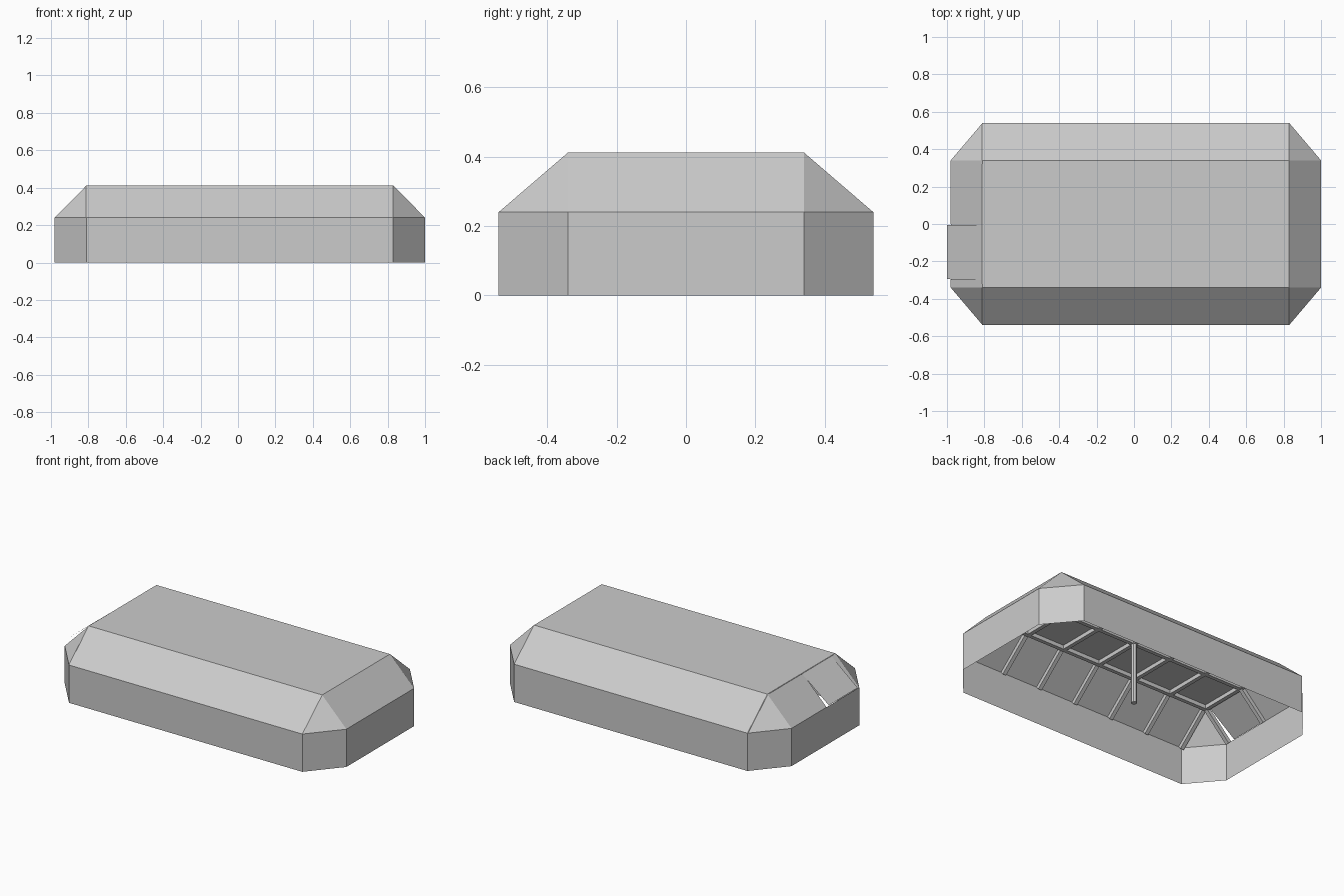
import bpy, bmesh
from mathutils import Vector

if "Cube" in bpy.data.objects:
    bpy.data.objects.remove(bpy.data.objects["Cube"])

X0, X1, XI0, XI1 = -0.98, 1.0, -0.81, 0.83   # outer ends, roof ends
YO, YI, ZE, ZT = 0.54, 0.34, 0.24, 0.412     # outer / inner half widths, eave, top
RIB = 0.025


def sheet(name, faces):
    bm = bmesh.new()
    for f in faces:
        bm.faces.new([bm.verts.new(p) for p in f])
    bmesh.ops.remove_doubles(bm, verts=bm.verts, dist=1e-4)
    me = bpy.data.meshes.new(name)
    bm.to_mesh(me)
    bm.free()
    ob = bpy.data.objects.new(name, me)
    bpy.context.collection.objects.link(ob)
    return ob


def beam(name, p, q, inward):
    # square bar lying just under the skin between p and q
    off = Vector(inward).normalized() * (RIB / 2 + 0.001)
    p, q = Vector(p) + off, Vector(q) + off
    d = q - p
    bpy.ops.mesh.primitive_cube_add(size=1, location=(p + q) / 2)
    ob = bpy.context.object
    ob.name = name
    ob.rotation_euler = d.to_track_quat('Z', 'Y').to_euler()
    ob.scale = (RIB, RIB, d.length)


# vertical walls around the octagon
ring = [(XI0, -YO), (XI1, -YO), (X1, -YI), (X1, YI),
        (XI1, YO), (XI0, YO), (X0, YI), (X0, -YI)]
sheet("walls", [[(*a, 0), (*b, 0), (*b, ZE), (*a, ZE)]
                for a, b in zip(ring, ring[1:] + ring[:1])])

# flat roof
sheet("roof_top", [[(XI0, -YI, ZT), (XI1, -YI, ZT), (XI1, YI, ZT), (XI0, YI, ZT)]])


# sloped side panels and corner triangles
def end_strip(xe, xi, y0, y1):
    f = [(xe, y0, ZE), (xe, y1, ZE), (xi, y1, ZT), (xi, y0, ZT)]
    return f if xe > 0 else f[::-1]


slopes = [end_strip(X1, XI1, -YI, YI),
          end_strip(X0, XI0, -YI, -0.3), end_strip(X0, XI0, 0, YI)]
for s in (-1, 1):
    side = [(XI0, s * YO, ZE), (XI1, s * YO, ZE), (XI1, s * YI, ZT), (XI0, s * YI, ZT)]
    slopes.append(side[::-s])
    for e, xe, xi in ((-1, X0, XI0), (1, X1, XI1)):
        tri = [(xi, s * YO, ZE), (xe, s * YI, ZE), (xi, s * YI, ZT)]
        slopes.append(tri[::-s * e])
sheet("roof_slopes", slopes)

# vent flap on the left slope, propped slightly open
sheet("vent_flap", [[(XI0, -0.3, ZT), (XI0, -0.005, ZT),
                     (-1.0, -0.005, 0.26), (-1.0, -0.295, 0.26)]])

# cross ribs and side rafters
for i in range(7):
    x = -0.80 + i * 0.267
    beam("cross_rib", (x, -YI + 0.02, ZT), (x, YI - 0.02, ZT), (0, 0, -1))
    for s in (-1, 1):
        beam("side_rafter", (x, s * YI, ZT), (x, s * YO, ZE), (0, -s * (ZT - ZE), -(YO - YI)))

# long roof beams and end rafters
for y in (-0.31, 0, 0.31):
    beam("long_beam", (XI0 + 0.01, y, ZT), (XI1 - 0.02, y, ZT), (0, 0, -1))
    beam("end_rafter", (XI1, y, ZT), (X1, y, ZE), (-1, 0, -1))
    beam("end_rafter", (XI0, y, ZT), (X0, y, ZE), (1, 0, -1))

# centre post
bpy.ops.mesh.primitive_cylinder_add(vertices=8, radius=0.018, depth=ZT - 0.01,
                                    location=(0, 0, (ZT - 0.01) / 2))
bpy.context.object.name = "centre_post"
